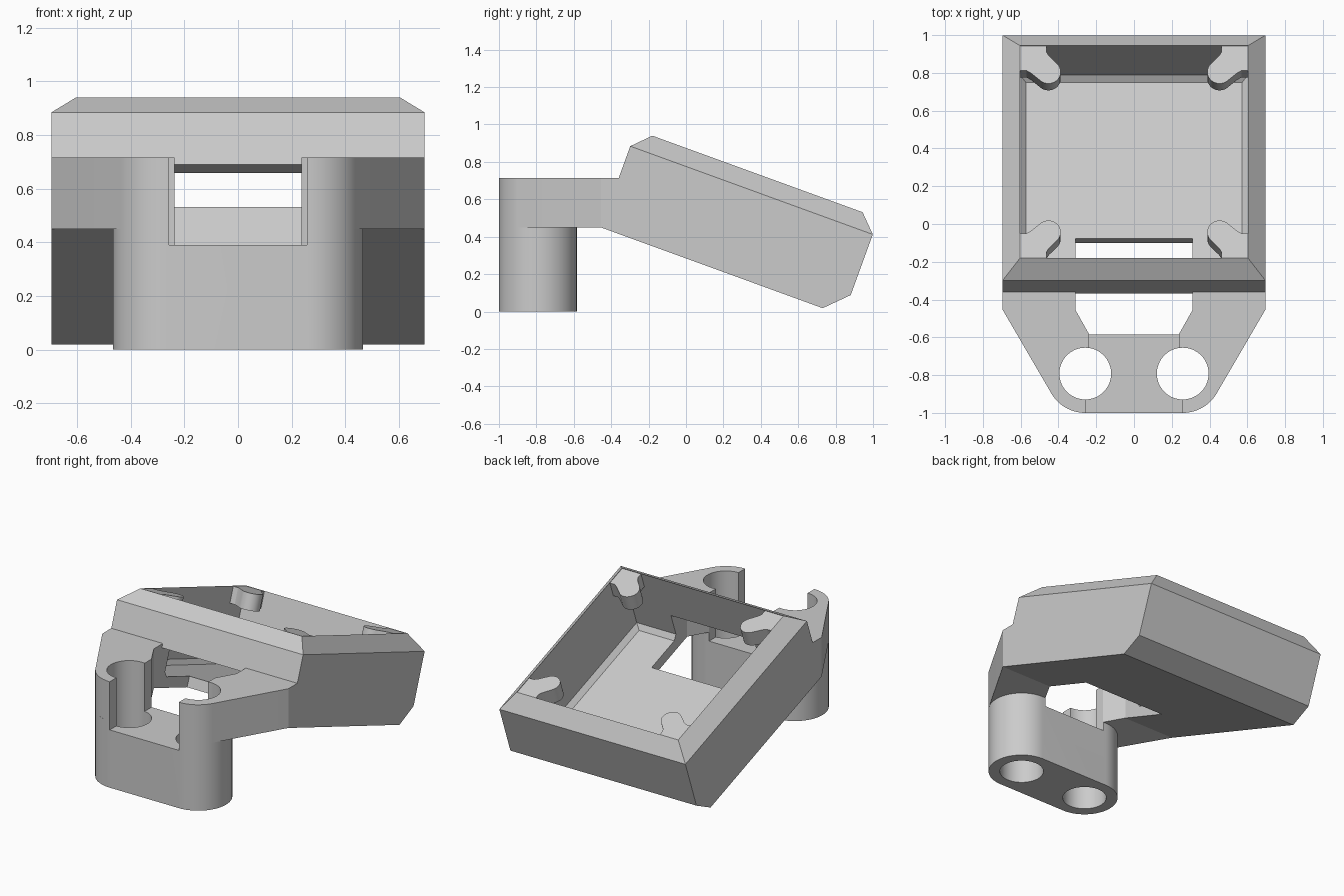
import bpy, bmesh
from math import sin, cos, tan, radians
from mathutils import Matrix

if "Cube" in bpy.data.objects:
    bpy.data.objects.remove(bpy.data.objects["Cube"])

TILT = radians(20)
HINGE_Y, HINGE_Z = -0.456, 0.45          # front lower edge of the tray
TRAY = Matrix.Translation((0, HINGE_Y, HINGE_Z)) @ Matrix.Rotation(-TILT, 4, "X")
HOLE_X, HOLE_Y, HOLE_R, POST_R = 0.258, -0.792, 0.137, 0.208
ARM_TOP = 0.715
WIDTH, LENGTH, HEIGHT, WALL = 0.695, 1.38, 0.555, 0.092

grey = bpy.data.materials.new("plain grey")
grey.use_nodes = True
colour = (0.6, 0.6, 0.6, 1)
grey.diffuse_color = colour
grey.node_tree.nodes["Principled BSDF"].inputs["Base Color"].default_value = colour


def loft(bm, rings):
    """Skin a stack of equal-length point rings and cap both ends."""
    rows = [[bm.verts.new(p) for p in ring] for ring in rings]
    n = len(rows[0])
    for low, high in zip(rows, rows[1:]):
        for i in range(n):
            j = (i + 1) % n
            bm.faces.new((low[i], low[j], high[j], high[i]))
    bm.faces.new(rows[0][::-1])
    bm.faces.new(rows[-1])


def prism(bm, outline, z0, z1):
    loft(bm, [[(x, y, z) for x, y in outline] for z in (z0, z1)])


def finish(name, bm, matrix=Matrix()):
    bmesh.ops.recalc_face_normals(bm, faces=bm.faces)
    bm.transform(matrix)
    mesh = bpy.data.meshes.new(name)
    bm.to_mesh(mesh)
    bm.free()
    mesh.materials.append(grey)
    obj = bpy.data.objects.new(name, mesh)
    bpy.context.collection.objects.link(obj)
    return obj


def activate(obj):
    bpy.ops.object.select_all(action="DESELECT")
    obj.select_set(True)
    bpy.context.view_layer.objects.active = obj


def cut(obj, *cutters):
    activate(obj)
    for cutter in cutters:
        mod = obj.modifiers.new("cut", "BOOLEAN")
        mod.operation = "DIFFERENCE"
        mod.solver = "EXACT"
        mod.object = cutter
        bpy.ops.object.modifier_apply(modifier=mod.name)


def arc(cx, cy, r, start, end, steps):
    angles = [radians(start + (end - start) * i / steps) for i in range(steps + 1)]
    return [(cx + r * cos(a), cy + r * sin(a)) for a in angles]


def mirrored(half):
    """Close a right-hand outline with its left-hand copy."""
    return half + [(-x, y) for x, y in reversed(half)]


# Tray: outer skin, sharp rim and bevelled inside in one loft
def ring(w, front, back, half_width):
    return [(-half_width, front, w), (half_width, front, w),
            (half_width, back, w), (-half_width, back, w)]


def inset(w, d):
    return ring(w, d, LENGTH - d, WIDTH - d)


bm = bmesh.new()
loft(bm, [ring(0, 0, LENGTH - 0.117, WIDTH), inset(0.117, 0), inset(0.462, 0),
          inset(HEIGHT, WALL), inset(0.1, WALL), inset(0.07, WALL + 0.03)])
tray = finish("tray", bm, TRAY)

# Opening through the tray front and floor
bm = bmesh.new()
prism(bm, mirrored([(0.31, -0.2), (0.31, 0.379)]), -0.2, 0.255)
window = finish("window_cutter", bm, TRAY)
cut(tray, window)

# Four round-ended tabs in the tray corners
tab_outline = ([(0, 0), (0.14, 0), (0.14, 0.035), (0.153, 0.057)]
               + arc(0.15, 0.147, 0.065, -45, 135, 16)
               + [(0.057, 0.153), (0.035, 0.14), (0, 0.14)])
for side, x_sign in (("right", -1), ("left", 1)):
    for end in ("front", "back"):
        points = []
        for a, b in tab_outline:
            u = WALL + b if end == "front" else LENGTH - WALL - b
            points.append((x_sign * (WIDTH - WALL - a), u))
        bm = bmesh.new()
        prism(bm, points, HEIGHT - 0.11, HEIGHT - 0.003)
        activate(finish(f"{end}_{side}_tab", bm, TRAY))
        bpy.ops.object.shade_smooth_by_angle(angle=radians(30))

# Post with rounded ends
bm = bmesh.new()
prism(bm, mirrored(arc(HOLE_X, HOLE_Y, POST_R, -90, 90, 48)), 0, HINGE_Z)
post = finish("post", bm)

# Arm flaring from the post to the tray, its back edge inside the tray wall
bm = bmesh.new()
prism(bm, mirrored(arc(HOLE_X, HOLE_Y, POST_R, -90, -30.5, 16)
                   + [(WIDTH, -0.455), (WIDTH, 0)]), HINGE_Z, ARM_TOP)
for v in bm.verts:
    if v.co.y > -0.1:
        v.co.y = HINGE_Y + 0.045 / cos(TILT) + (v.co.z - HINGE_Z) * tan(TILT)
arm = finish("arm", bm)

# Notch and throat between the two halves of the arm
bm = bmesh.new()
prism(bm, mirrored([(HOLE_X, -1.1), (HOLE_X, HOLE_Y), (0.237, HOLE_Y),
                    (0.237, -0.585), (0.31, -0.455), (0.31, 0.1)]), 0.39, 0.9)
notch = finish("notch_cutter", bm)

# Two vertical bores
bores = []
for side in (-1, 1):
    bm = bmesh.new()
    prism(bm, arc(side * HOLE_X, HOLE_Y, HOLE_R, 0, 354.375, 63), -0.1, 0.9)
    bores.append(finish("bore_cutter", bm))

for part in (post, arm):
    cut(part, notch, *bores)
    activate(part)
    bpy.ops.object.shade_smooth_by_angle(angle=radians(25))

for cutter in (window, notch, *bores):
    bpy.data.objects.remove(cutter)
